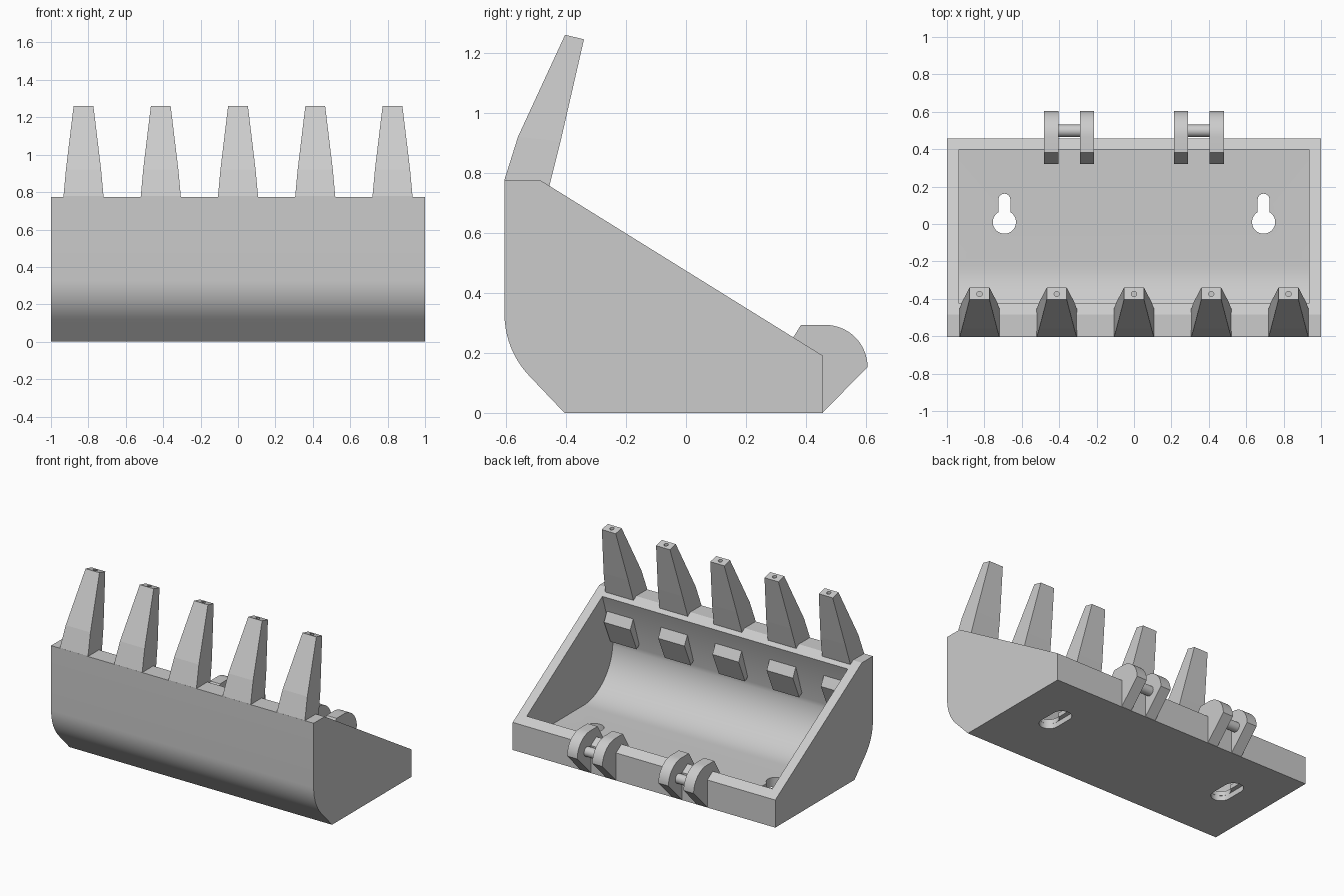
import bpy, bmesh
from math import sin, cos, pi, radians
from mathutils import Vector

if "Cube" in bpy.data.objects:
    bpy.data.objects.remove(bpy.data.objects["Cube"], do_unlink=True)

GREY = (0.6, 0.6, 0.6, 1)
steel = bpy.data.materials.new("plain grey")
steel.use_nodes = True
steel.diffuse_color = GREY
steel.node_tree.nodes["Principled BSDF"].inputs["Base Color"].default_value = GREY


def finish(name, bm):
    """Turn a bmesh into a grey object."""
    bmesh.ops.recalc_face_normals(bm, faces=bm.faces)
    mesh = bpy.data.meshes.new(name)
    bm.to_mesh(mesh)
    bm.free()
    obj = bpy.data.objects.new(name, mesh)
    bpy.context.collection.objects.link(obj)
    mesh.materials.append(steel)
    return obj


def loft(name, rings):
    """Join closed rings of points and cap both ends."""
    bm = bmesh.new()
    rows = [[bm.verts.new(p) for p in ring] for ring in rings]
    n = len(rows[0])
    for a, b in zip(rows, rows[1:]):
        for i in range(n):
            j = (i + 1) % n
            bm.faces.new((a[i], a[j], b[j], b[i]))
    bm.faces.new(rows[0])
    bm.faces.new(rows[-1])
    return finish(name, bm)


def side_prism(name, profile, x0, x1):
    return loft(name, [[(x, y, z) for y, z in profile] for x in (x0, x1)])


def floor_prism(name, outline, z0, z1):
    return loft(name, [[(x, y, z) for x, y in outline] for z in (z0, z1)])


def arc(cx, cy, r, start, end, steps):
    angles = [radians(start + (end - start) * i / steps) for i in range(steps + 1)]
    return [(cx + r * cos(a), cy + r * sin(a)) for a in angles]


def activate(obj):
    bpy.ops.object.select_all(action='DESELECT')
    obj.select_set(True)
    bpy.context.view_layer.objects.active = obj


def cut(obj, cutter):
    cutter.hide_render = True
    mod = obj.modifiers.new("cut", 'BOOLEAN')
    mod.operation = 'DIFFERENCE'
    mod.solver = 'EXACT'
    mod.object = cutter
    activate(obj)
    bpy.ops.object.modifier_apply(modifier=mod.name)
    bpy.data.objects.remove(cutter, do_unlink=True)


def smooth(obj, angle=25):
    activate(obj)
    bpy.ops.object.shade_smooth_by_angle(angle=radians(angle))


# Bucket body: rounded side profile, hollowed out
outer = [(-0.485, 0.775), (-0.605, 0.775)]
outer += arc(-0.305, 0.33, 0.3, 180, 225, 10)
outer += [(-0.405, 0), (0.457, 0), (0.457, 0.19)]
bucket = side_prism("bucket", outer, -1, 1)

inner = [(-0.425, 1), (-0.425, 0.738)]
inner += arc(-0.22, 0.385, 0.32, 180, 270, 18)
inner += [(0.397, 0.065), (0.397, 1)]
cut(bucket, side_prism("cavity_cutter", inner, -0.935, 0.935))

# Keyhole slots through the floor, with a wider pocket underneath
for cx in (-0.693, 0.693):
    keyhole = arc(cx, 0.01, 0.062, 121, 419, 28) + arc(cx, 0.13, 0.032, 0, 180, 12)
    cut(bucket, floor_prism("keyhole_cutter", keyhole, -0.1, 0.2))
    pocket = arc(cx, 0.01, 0.063, 180, 360, 16) + arc(cx, 0.13, 0.063, 0, 180, 16)
    cut(bucket, floor_prism("pocket_cutter", pocket, -0.1, 0.035))
smooth(bucket)

# Teeth: (half width, outer y, outer z, inner y, inner z) from root to tip
levels = [(0.107, -0.59, 0.70, -0.47, 0.70),
          (0.107, -0.605, 0.777, -0.453, 0.765),
          (0.094, -0.56, 0.92, -0.418, 0.905),
          (0.053, -0.403, 1.26, -0.34, 1.245)]
root = [(-0.47, 0.64), (-0.43, 0.56), (-0.50, 0.40), (-0.56, 0.45)]
for i in range(5):
    cx = (i - 2) * 0.413
    rings = [[(cx - w, yo, zo), (cx + w, yo, zo), (cx + w, yi, zi), (cx - w, yi, zi)]
             for w, yo, zo, yi, zi in levels]
    tooth = loft(f"tooth_{i + 1}", rings)
    # small bore in the tip
    cut(tooth, floor_prism("bore_cutter", arc(cx, -0.374, 0.014, 0, 330, 11), 1.17, 1.4))
    side_prism(f"tooth_root_{i + 1}", root, cx - 0.1, cx + 0.1)

# Hinges: two rounded lugs with a pin between them
lug = [(0.397, 0.065), (0.32, 0.19), (0.383, 0.293)]
lug += arc(0.465, 0.153, 0.14, 90, 0, 14)
lug += [(0.457, 0.002)]
for side, word in ((-1, "right"), (1, "left")):
    for part, a, b in (("inner", 0.213, 0.29), ("outer", 0.405, 0.482)):
        smooth(side_prism(f"{word}_{part}_lug", lug, side * a, side * b))
    pin = arc(0.498, 0.165, 0.033, 0, 345, 23)
    smooth(side_prism(f"{word}_hinge_pin", pin, side * 0.28, side * 0.415))
